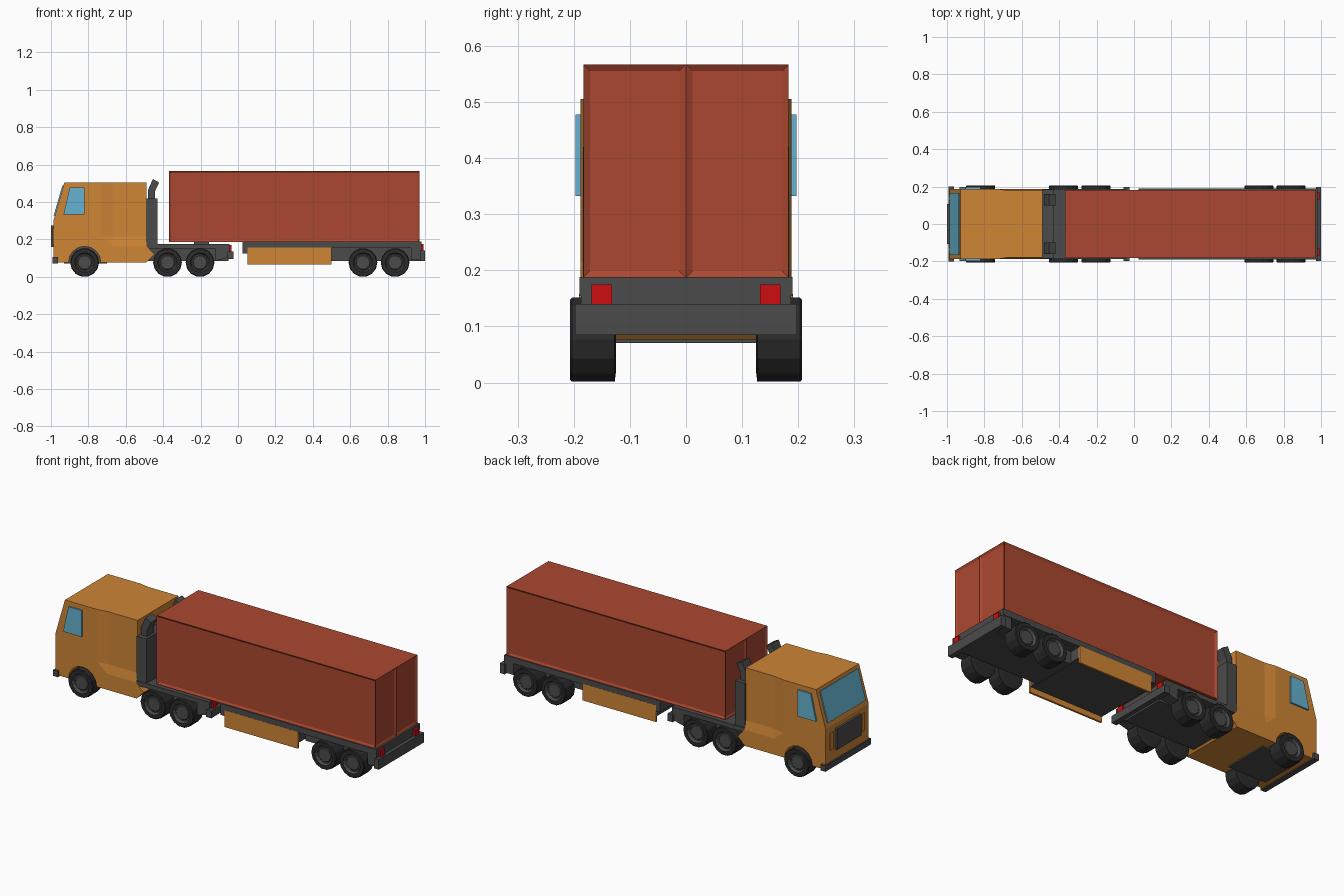
import bpy, bmesh, math
from mathutils import Vector

if "Cube" in bpy.data.objects:
    bpy.data.objects.remove(bpy.data.objects["Cube"])


def material(name, r, g, b):
    m = bpy.data.materials.new(name)
    m.diffuse_color = (r, g, b, 1)
    m.use_nodes = True
    m.node_tree.nodes["Principled BSDF"].inputs["Base Color"].default_value = m.diffuse_color
    return m


ORANGE = material("orange_paint", 0.62, 0.235, 0.036)
RED = material("rust_red", 0.41, 0.064, 0.029)
GREY = material("dark_grey", 0.07, 0.07, 0.07)
BLACK = material("tyre_black", 0.024, 0.024, 0.024)
GLASS = material("blue_glass", 0.13, 0.45, 0.63)
LAMP = material("lamp_red", 0.62, 0.004, 0.005)


def finish(name, bm, *mats):
    bmesh.ops.recalc_face_normals(bm, faces=bm.faces)
    me = bpy.data.meshes.new(name)
    bm.to_mesh(me)
    bm.free()
    for m in mats:
        me.materials.append(m)
    ob = bpy.data.objects.new(name, me)
    bpy.context.collection.objects.link(ob)
    return ob


def prism_bm(pts, y0, y1):
    """Side profile (x, z) extruded across y."""
    bm = bmesh.new()
    f = bm.faces.new([bm.verts.new((x, y0, z)) for x, z in pts])
    ext = bmesh.ops.extrude_face_region(bm, geom=[f])["geom"]
    for v in ext:
        if isinstance(v, bmesh.types.BMVert):
            v.co.y = y1
    return bm


def prism(name, pts, y0, y1, mat):
    return finish(name, prism_bm(pts, y0, y1), mat)


def box(name, x0, x1, y0, y1, z0, z1, mat):
    return prism(name, [(x0, z0), (x1, z0), (x1, z1), (x0, z1)], y0, y1, mat)


def cut(bm, co, no):
    bmesh.ops.bisect_plane(bm, geom=bm.verts[:] + bm.edges[:] + bm.faces[:],
                           plane_co=co, plane_no=no)


def wheel(name, x, side):
    """Lathed tyre with a sunken grey rim."""
    n, r = 14, 0.077
    prof = [(0.06, 0.125), (r, 0.127), (r, 0.203), (0.073, 0.207), (0.053, 0.207),
            (0.046, 0.192), (0.04, 0.192), (0.036, 0.196)]
    bm = bmesh.new()
    rings = []
    for pr, py in prof:
        ring = []
        for i in range(n):
            a = (i + 0.5) * math.tau / n
            ring.append(bm.verts.new((x + pr * math.sin(a), side * py, 0.0765 - pr * math.cos(a))))
        rings.append(ring)
    for k in range(len(rings) - 1):
        for i in range(n):
            j = (i + 1) % n
            f = bm.faces.new((rings[k][i], rings[k][j], rings[k + 1][j], rings[k + 1][i]))
            f.material_index = 1 if k >= 4 else 0
    bm.faces.new(rings[0])
    bm.faces.new(rings[-1]).material_index = 1
    finish(name, bm, BLACK, GREY)


# cab: side profile with front wheel arch and a rear step
arch = [(-0.82 - 0.086 * math.cos(a), 0.077 + 0.086 * math.sin(a))
        for a in [math.pi * i / 8 for i in range(9)]]
profile = ([(-0.987, 0.077)] + arch +
           [(-0.49, 0.077), (-0.447, 0.12), (-0.49, 0.165),
            (-0.49, 0.505), (-0.928, 0.505), (-0.987, 0.30)])
cab = prism_bm(profile, -0.188, 0.188)
for x in (-0.73, -0.67):
    cut(cab, (x, 0, 0), (1, 0, 0))
for z in (0.165, 0.215):
    cut(cab, (0, 0, z), (0, 0, 1))
for v in cab.verts:                      # rear upper sides step inward
    if v.co.x > -0.68 and v.co.z > 0.2:
        v.co.y = math.copysign(0.178, v.co.y)
bmesh.ops.triangulate(cab, faces=[f for f in cab.faces if abs(f.normal.y) > 0.3 or len(f.verts) > 4])
finish("cab", cab, ORANGE)
box("front_axle_housing", -0.93, -0.70, -0.126, 0.126, 0.07, 0.20, GREY)


# windscreen lies on the sloped front
def slope(z, off):
    return (-0.987 + 0.059 * (z - 0.30) / 0.205 - 0.961 * off, z + 0.277 * off)


prism("windscreen", [slope(0.325, -0.002), slope(0.488, -0.002),
                     slope(0.488, 0.006), slope(0.325, 0.006)], -0.165, 0.165, GLASS)
box("grille", -1.0, -0.985, -0.108, 0.108, 0.16, 0.275, GREY)
box("front_bumper", -0.993, -0.963, -0.2, 0.2, 0.072, 0.105, GREY)

for s, tag in ((-1, "right"), (1, "left")):
    prism("side_window_" + tag, [(-0.90, 0.478), (-0.82, 0.478), (-0.82, 0.332), (-0.933, 0.332)],
          s * 0.1875, s * 0.197, GLASS)
    box("front_trim_" + tag, -0.991, -0.985, s * 0.125, s * 0.15, 0.17, 0.265, ORANGE)
    # exhaust stack with bent tip
    prism("exhaust_" + tag, [(-0.481, 0.41), (-0.481, 0.465), (-0.455, 0.523), (-0.421, 0.504),
                             (-0.445, 0.455), (-0.445, 0.41)], s * 0.10, s * 0.16, GREY)
    # tail lamps
    box("tractor_lamp_" + tag, -0.05, -0.036, s * 0.13, s * 0.168, 0.135, 0.17, LAMP)
    box("trailer_lamp_" + tag, 0.975, 0.991, s * 0.132, s * 0.168, 0.14, 0.175, LAMP)
    # trailer side skirts
    box("side_skirt_" + tag, 0.05, 0.5, s * 0.18, s * 0.191, 0.065, 0.158, ORANGE)
    for i, x in enumerate((-0.82, -0.377, -0.203, 0.668, 0.84)):
        wheel(f"wheel_{tag}_{i + 1}", x, s)

# tractor frame
box("cab_rear_housing", -0.491, -0.43, -0.184, 0.184, 0.16, 0.42, GREY)
box("tractor_deck", -0.49, -0.045, -0.187, 0.187, 0.15, 0.175, GREY)
box("tractor_frame", -0.48, -0.05, -0.126, 0.126, 0.085, 0.152, GREY)
prism("tractor_tail", [(-0.12, 0.152), (-0.045, 0.152), (-0.045, 0.105), (-0.12, 0.085)],
      -0.187, 0.187, GREY)
box("tractor_bumper", -0.057, -0.025, -0.198, 0.198, 0.095, 0.135, GREY)
box("coupling_plate", -0.235, -0.155, -0.09, 0.09, 0.17, 0.192, GREY)

# trailer frame
box("trailer_deck", 0.025, 0.98, -0.19, 0.19, 0.154, 0.188, GREY)
box("trailer_front_beam", 0.025, 0.052, -0.19, 0.19, 0.125, 0.156, GREY)
box("trailer_belly", 0.05, 0.5, -0.18, 0.18, 0.095, 0.156, GREY)
box("trailer_frame", 0.5, 0.975, -0.126, 0.126, 0.085, 0.156, GREY)
box("trailer_tail", 0.925, 0.98, -0.187, 0.187, 0.09, 0.156, GREY)
box("rear_bumper", 0.972, 1.0, -0.198, 0.198, 0.085, 0.14, GREY)

# container with one sunken panel per side and two per end
con = prism_bm([(-0.37, 0.187), (0.97, 0.187), (0.97, 0.567), (-0.37, 0.567)], -0.183, 0.183)
cut(con, (0, 0, 0), (0, 1, 0))
bmesh.ops.recalc_face_normals(con, faces=con.faces)
con.normal_update()
panels = [f for f in con.faces if abs(f.normal.z) < 0.5]
for f in panels:
    bmesh.ops.inset_individual(con, faces=[f], thickness=0.0165, depth=-0.007)
finish("container", con, RED)
